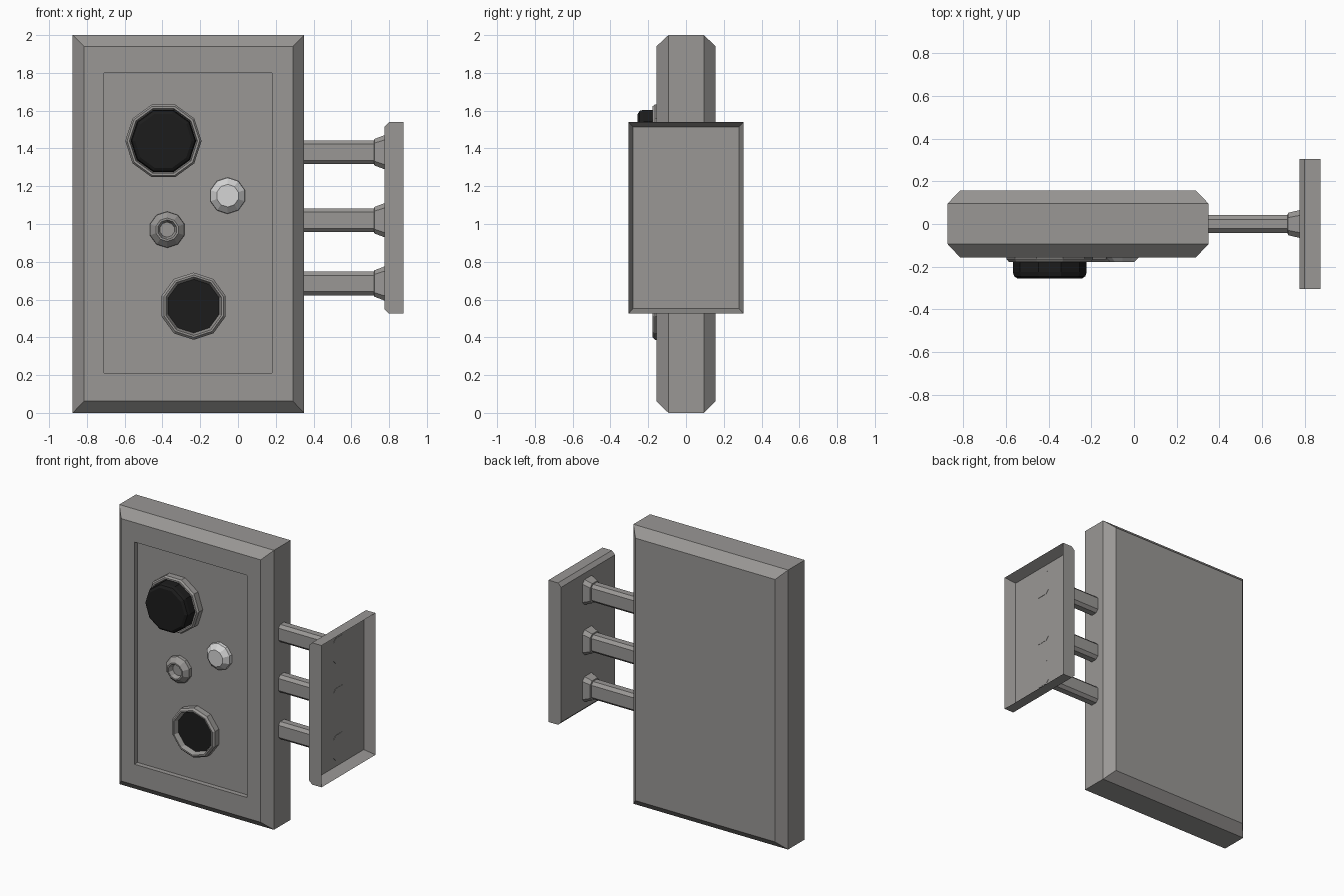
import bpy, bmesh, math

if "Cube" in bpy.data.objects:
    bpy.data.objects.remove(bpy.data.objects["Cube"])


def material(name, rgb):
    m = bpy.data.materials.new(name)
    m.diffuse_color = (*rgb, 1)
    m.use_nodes = True
    m.node_tree.nodes["Principled BSDF"].inputs["Base Color"].default_value = m.diffuse_color
    return m


GREY = material("panel grey", (0.32, 0.31, 0.30))
BLACK = material("rubber black", (0.012, 0.012, 0.012))
LIGHT = material("lamp light grey", (0.66, 0.66, 0.66))


def loft(name, rings, mat):
    """Skin a list of equal-length point rings and cap both ends."""
    bm = bmesh.new()
    vs = [[bm.verts.new(p) for p in ring] for ring in rings]
    n = len(vs[0])
    for a, b in zip(vs, vs[1:]):
        for i in range(n):
            j = (i + 1) % n
            bm.faces.new((a[i], a[j], b[j], b[i]))
    bm.faces.new(vs[0][::-1])
    bm.faces.new(vs[-1])
    bmesh.ops.recalc_face_normals(bm, faces=bm.faces)
    me = bpy.data.meshes.new(name)
    bm.to_mesh(me)
    bm.free()
    me.materials.append(mat)
    ob = bpy.data.objects.new(name, me)
    bpy.context.collection.objects.link(ob)
    return ob


def rect_xz(y, x0, x1, z0, z1):
    return [(x0, y, z0), (x1, y, z0), (x1, y, z1), (x0, y, z1)]


def rect_yz(x, hy, z0, z1):
    return [(x, -hy, z0), (x, hy, z0), (x, hy, z1), (x, -hy, z1)]


def cut_rect(x, z, hy, hz, c):
    """Rectangle with cut corners, facing along x."""
    pts = [(hy, hz - c), (hy - c, hz), (c - hy, hz), (-hy, hz - c),
           (-hy, c - hz), (c - hy, -hz), (hy - c, -hz), (hy, c - hz)]
    return [(x, py, z + pz) for py, pz in pts]


def dial(name, cx, cz, profile, mat, turn=0.0, n=10):
    """Turned part on the front face: profile is (radius, y)."""
    rings = [[(cx + r * math.cos(turn + math.tau * i / n), y,
               cz + r * math.sin(turn + math.tau * i / n)) for i in range(n)]
             for r, y in profile]
    return loft(name, rings, mat)


# Chamfered slab with a shallow recessed front panel
loft("main_slab", [
    rect_xz(0.157, -0.815, 0.29, 0.062, 1.94),
    rect_xz(0.095, -0.875, 0.35, 0, 2),
    rect_xz(-0.093, -0.875, 0.35, 0, 2),
    rect_xz(-0.157, -0.815, 0.29, 0.062, 1.94),
    rect_xz(-0.157, -0.71, 0.18, 0.21, 1.80),
    rect_xz(-0.122, -0.71, 0.18, 0.21, 1.80)], GREY)

# Dials, button and lamp on the panel
T = math.radians(18)
dial("upper_ring", -0.395, 1.44, [(0.202, -0.11), (0.202, -0.165), (0.192, -0.178),
     (0.18, -0.178), (0.174, -0.15)], GREY)
dial("upper_button", -0.395, 1.44, [(0.173, -0.12), (0.173, -0.225), (0.167, -0.245),
     (0.15, -0.256)], BLACK)
dial("lower_ring", -0.235, 0.565, [(0.178, -0.11), (0.178, -0.165), (0.165, -0.178),
     (0.155, -0.178), (0.142, -0.14)], GREY, T)
dial("lower_disc", -0.235, 0.565, [(0.142, -0.135), (0.142, -0.144)], BLACK, T)
dial("lamp", -0.055, 1.15, [(0.097, -0.11), (0.095, -0.145), (0.06, -0.178)], LIGHT, T)
dial("small_socket", -0.375, 0.97, [(0.097, -0.11), (0.095, -0.145), (0.062, -0.178),
     (0.052, -0.178), (0.04, -0.145)], GREY, T)

# Three arms with flared flanges
for i, z in enumerate((1.38, 1.02, 0.685)):
    loft(f"arm_{i + 1}", [
        cut_rect(0.33, z, 0.042, 0.063, 0.02),
        cut_rect(0.72, z, 0.042, 0.063, 0.02),
        cut_rect(0.722, z, 0.052, 0.070, 0.022),
        cut_rect(0.775, z, 0.065, 0.09, 0.025),
        cut_rect(0.802, z, 0.065, 0.09, 0.025)], GREY)

# Side plate, dished on its outer face
loft("side_plate", [
    rect_yz(0.775, 0.305, 0.55, 1.515),
    rect_yz(0.80, 0.305, 0.525, 1.54),
    rect_yz(0.875, 0.305, 0.525, 1.54),
    rect_yz(0.80, 0.28, 0.552, 1.513)], GREY)
